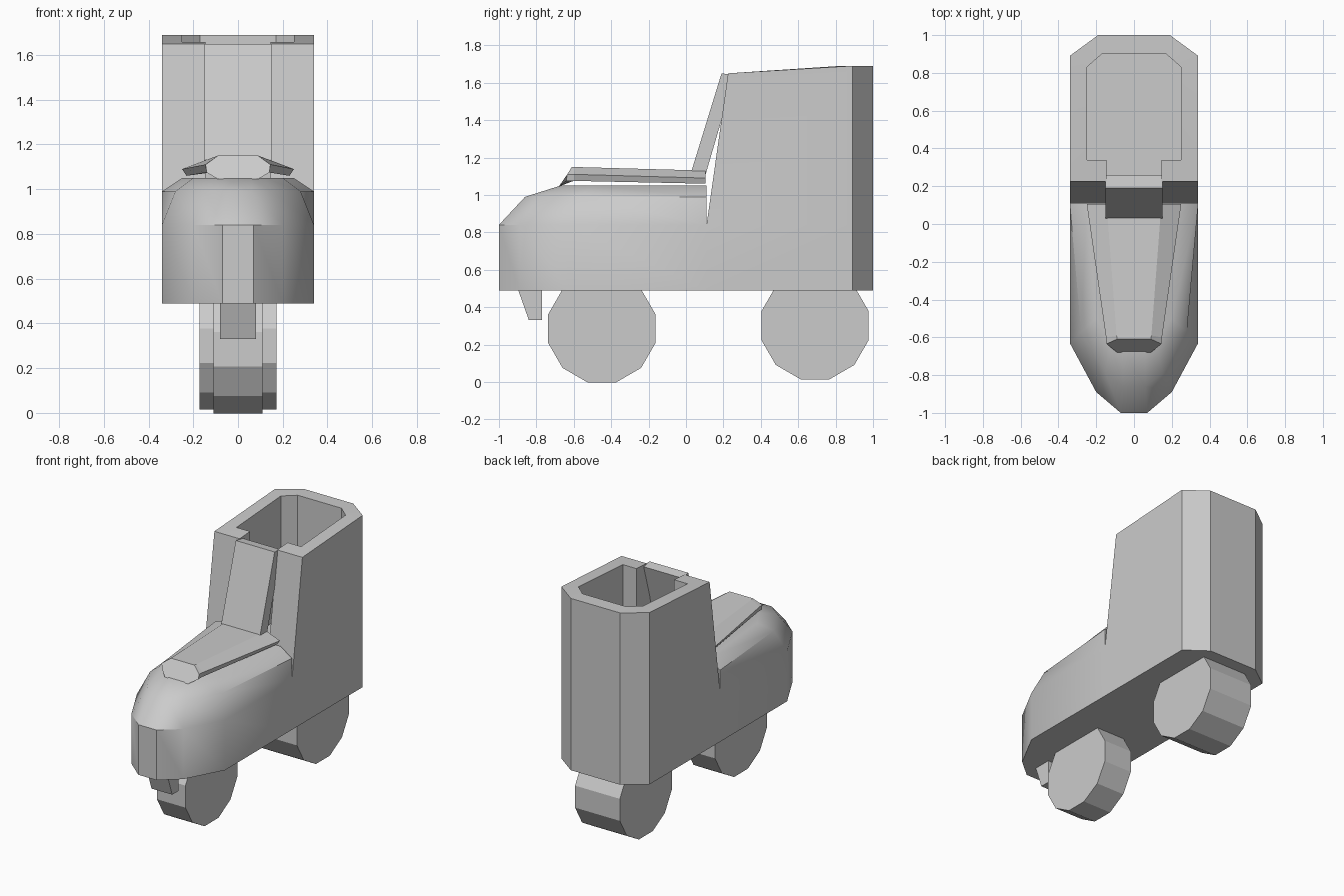
import bpy, bmesh, math

if "Cube" in bpy.data.objects:
    bpy.data.objects.remove(bpy.data.objects["Cube"])


def make(name, faces, smooth=None):
    """Object from a list of faces, each a list of 3D points."""
    bm = bmesh.new()
    for f in faces:
        bm.faces.new([bm.verts.new(p) for p in f])
    bmesh.ops.remove_doubles(bm, verts=bm.verts, dist=1e-4)
    bmesh.ops.recalc_face_normals(bm, faces=bm.faces)
    me = bpy.data.meshes.new(name)
    bm.to_mesh(me)
    bm.free()
    ob = bpy.data.objects.new(name, me)
    bpy.context.collection.objects.link(ob)
    if smooth:
        bpy.ops.object.select_all(action='DESELECT')
        ob.select_set(True)
        bpy.context.view_layer.objects.active = ob
        bpy.ops.object.shade_smooth_by_angle(angle=math.radians(smooth))
    return ob


def mirror(pts):
    """Half outline plus its reflection across x = 0."""
    return pts + [(-p[0], *p[1:]) for p in reversed(pts)]


def strip(a, b, closed=False):
    n = len(a)
    return [[a[i], a[(i + 1) % n], b[(i + 1) % n], b[i]]
            for i in range(n if closed else n - 1)]


def at(pts, z):
    return [(x, y, z) for x, y in pts]


SOLE, SEAM = 0.49, 0.84

# boot: toe box, lofted upward from the sole
plan = mirror([(.34, .11), (.34, -.63), (.2, -.89), (.07, -1)])
upper = mirror([(.34, .11), (.28, -.57), (.15, -.79), (.06, -.86)])
crown = mirror([(.25, .11), (.2, -.5), (.12, -.63), (.06, -.67)])
rings = [at(plan, SOLE), at(plan, SEAM), at(upper, .99), at(crown, 1.05)]
faces = [f for a, b in zip(rings, rings[1:]) for f in strip(a, b)]
faces += [rings[0], rings[3]]
faces.append([r[0] for r in rings[1:]] + [r[-1] for r in reversed(rings[1:])])

# boot: heel and hollow shaft with a slot at the front
heel = mirror([(.34, .11), (.34, .89), (.19, 1)])
faces += strip(at(heel, SOLE), at(heel, SEAM)) + [at(heel, SOLE)]


def u_ring(front):
    outer = mirror([(.145, front), (.34, front), (.34, .89), (.19, 1)])
    inner = mirror([(.145, .34), (.25, .34), (.25, .83), (.17, .9)])
    return outer, inner


def rim(pts):
    return [(x, y, 1.65 + .04 * min((y - .225) / .6, 1)) for x, y in pts]


(o0, i0), (o1, i1) = u_ring(.11), u_ring(.225)
faces += strip(at(o0, SEAM), rim(o1)) + strip(at(i0, SEAM), rim(i1))
faces += strip(rim(o1), rim(i1))
for k in (0, -1):
    faces.append([(*o0[k], SEAM), (*i0[k], SEAM), rim(i1)[k], rim(o1)[k]])
faces.append([(*o0[0], SEAM)] + at(i0, SEAM) + [(*o0[-1], SEAM)])
make("boot", faces, smooth=35)

# lower tongue: winged flap over the instep
secs = [mirror(s) for s in (
    [(.09, -.61, 1.15), (.145, -.635, 1.11), (.14, -.64, 1.075), (.09, -.68, 1.045)],
    [(.092, -.59, 1.149), (.148, -.6, 1.11), (.14, -.6, 1.075), (.08, -.6, 1.08)],
    [(.145, .105, 1.13), (.25, .105, 1.09), (.23, .105, 1.06), (.135, .105, 1.085)])]
make("lower_tongue", [secs[0], secs[2]]
     + strip(secs[0], secs[1], True) + strip(secs[1], secs[2], True))


def slab(name, profile, half):
    """Side profile (y, z) extruded across x."""
    a = [(-half, y, z) for y, z in profile]
    b = [(half, y, z) for y, z in profile]
    return make(name, [a, b] + strip(a, b, True))


# upper tongue and toe stop
slab("upper_tongue", [(.03, 1.13), (.105, 1.11), (.26, 1.64), (.19, 1.65)], .15)
slab("toe_stop", [(-.9, .5), (-.84, .33), (-.77, .33), (-.77, .5)], .08)

# wheels: twelve-sided, flat side down
for name, y, z, half in (("front_wheel", -.45, .285, .11), ("rear_wheel", .69, .301, .173)):
    r = .285 / math.cos(math.pi / 12) + .002
    slab(name, [(y + r * math.cos(math.radians(15 + 30 * i)),
                 z + r * math.sin(math.radians(15 + 30 * i))) for i in range(12)], half)
